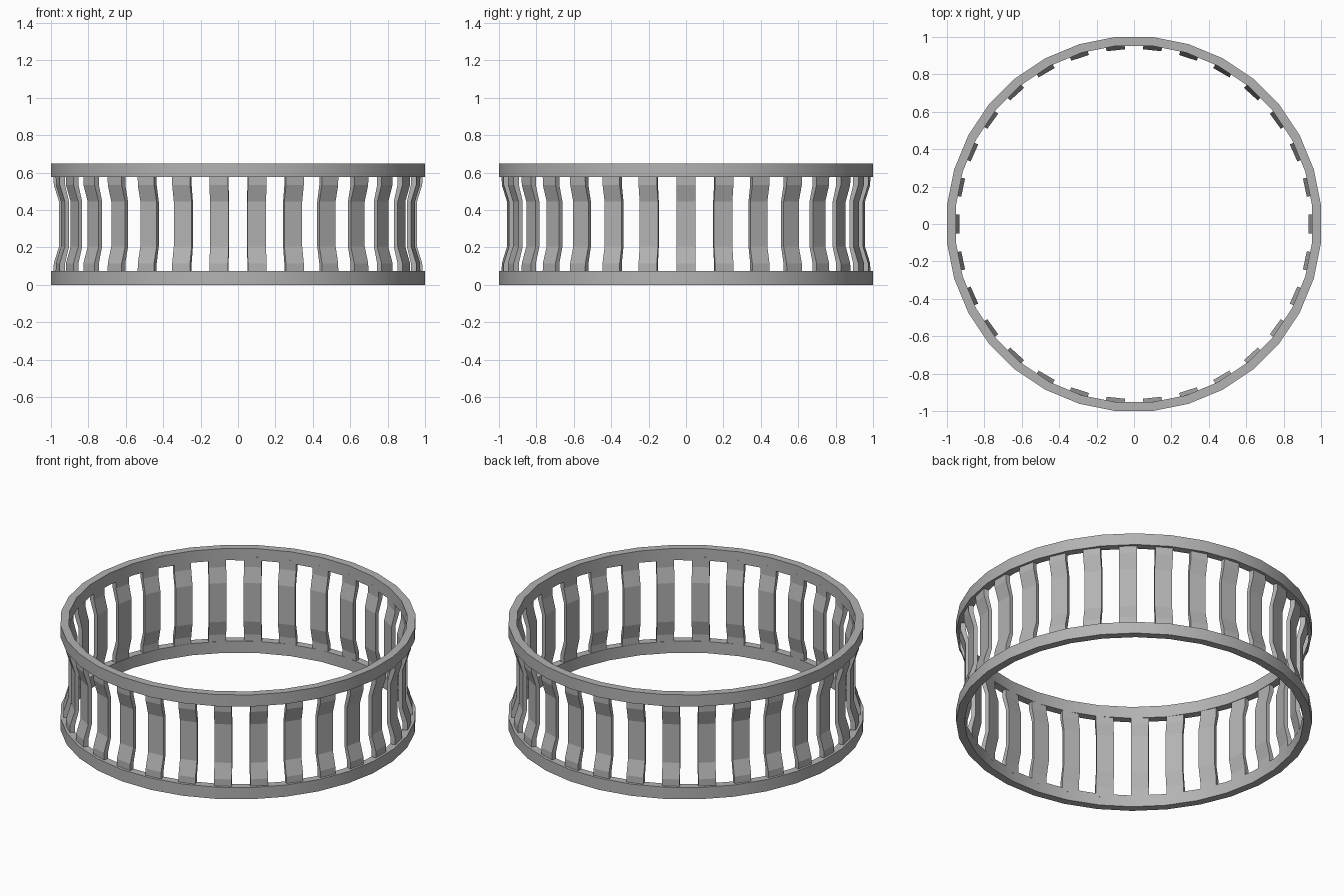
import bpy, bmesh, math

if "Cube" in bpy.data.objects:
    bpy.data.objects.remove(bpy.data.objects["Cube"], do_unlink=True)

steel = bpy.data.materials.new("grey steel")
steel.use_nodes = True
colour = (0.45, 0.45, 0.45, 1)
steel.diffuse_color = colour
steel.node_tree.nodes["Principled BSDF"].inputs["Base Color"].default_value = colour

HEIGHT = 0.65
RIM = 0.073
SIDES = 32
BARS = 30
HALF_WIDTH = 0.05


def finish(name, bm, smooth_angle):
    bmesh.ops.recalc_face_normals(bm, faces=bm.faces)
    mesh = bpy.data.meshes.new(name)
    bm.to_mesh(mesh)
    bm.free()
    mesh.materials.append(steel)
    obj = bpy.data.objects.new(name, mesh)
    bpy.context.collection.objects.link(obj)
    bpy.ops.object.select_all(action='DESELECT')
    obj.select_set(True)
    bpy.context.view_layer.objects.active = obj
    bpy.ops.object.shade_smooth_by_angle(angle=math.radians(smooth_angle))


def rim(name, low, high):
    """Revolve a rectangular section into a flat band."""
    bm = bmesh.new()
    scale = 1 / math.cos(math.pi / SIDES)
    section = [(0.953, low), (1, low), (1, high), (0.953, high)]
    loops = []
    for i in range(SIDES):
        a = 2 * math.pi * (i + 0.5) / SIDES
        loops.append([bm.verts.new((r * scale * math.cos(a), r * scale * math.sin(a), z))
                      for r, z in section])
    for i in range(SIDES):
        p, q = loops[i], loops[(i + 1) % SIDES]
        for k in range(4):
            n = (k + 1) % 4
            bm.faces.new((p[k], q[k], q[n], p[n]))
    finish(name, bm, 30)


rim("lower_rim", 0, RIM)
rim("upper_rim", HEIGHT - RIM, HEIGHT)

# Cage bars: waisted strips, mirrored about mid height (inner radius, outer radius, z)
half = [(0.956, 0.986, RIM - 0.02), (0.956, 0.985, 0.115), (0.934, 0.957, 0.205)]
stations = half + [(i, o, HEIGHT - z) for i, o, z in reversed(half)]
bm = bmesh.new()
for b in range(BARS):
    a = 2 * math.pi * b / BARS
    c, s = math.cos(a), math.sin(a)
    rings = []
    for inner, outer, z in stations:
        corners = [(inner, -HALF_WIDTH), (outer, -HALF_WIDTH),
                   (outer, HALF_WIDTH), (inner, HALF_WIDTH)]
        rings.append([bm.verts.new((r * c - t * s, r * s + t * c, z)) for r, t in corners])
    for p, q in zip(rings, rings[1:]):
        for k in range(4):
            n = (k + 1) % 4
            bm.faces.new((p[k], p[n], q[n], q[k]))
    bm.faces.new(rings[0])
    bm.faces.new(rings[-1])
finish("cage_bars", bm, 10)
